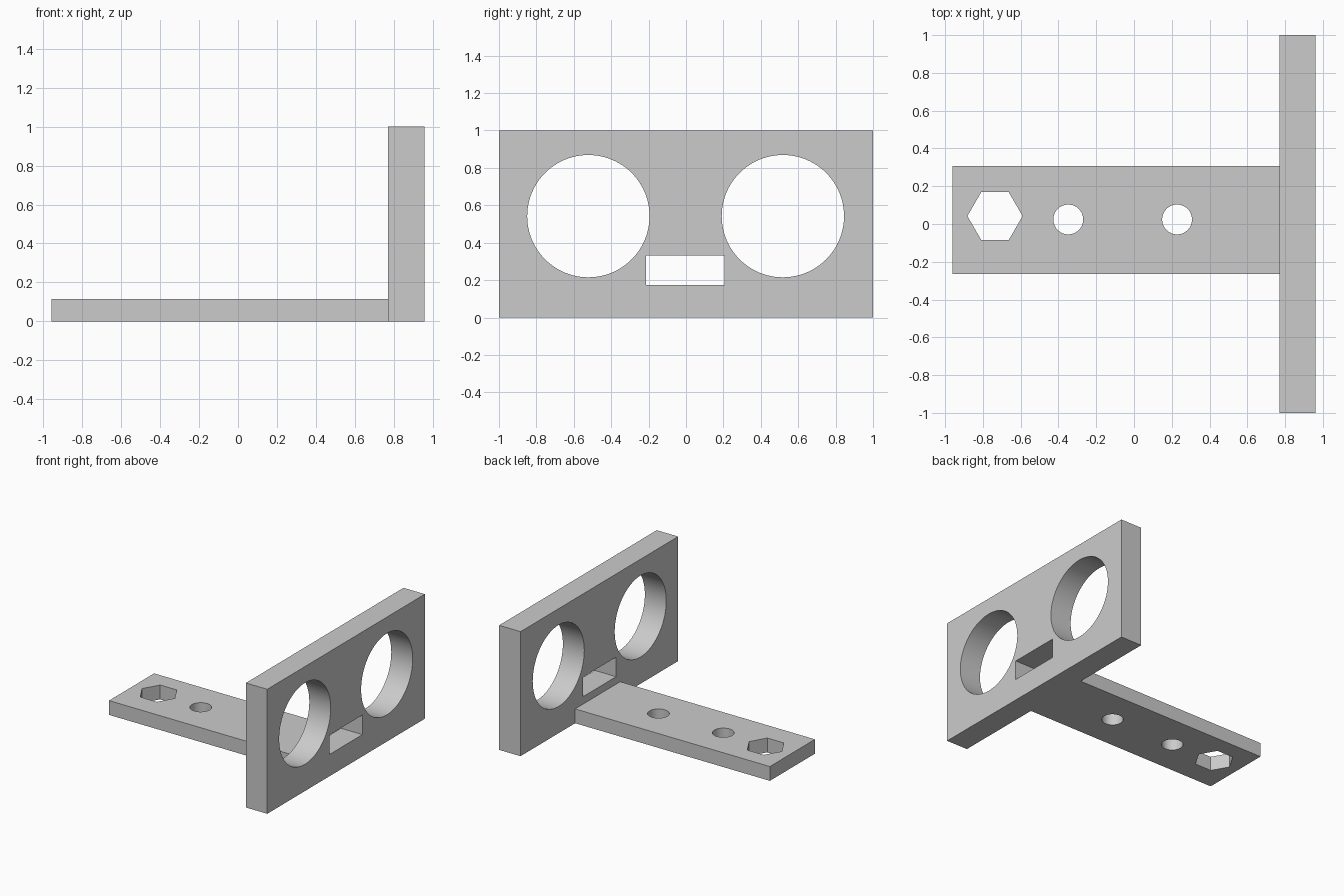
import bpy
import math

default = bpy.data.objects.get("Cube")
if default:
    bpy.data.objects.remove(default, do_unlink=True)

grey = bpy.data.materials.new("light_grey")
grey.use_nodes = True
COLOUR = (0.6, 0.6, 0.6, 1)
grey.diffuse_color = COLOUR
grey.node_tree.nodes["Principled BSDF"].inputs["Base Color"].default_value = COLOUR


def box(name, low, high):
    """Box between two opposite corners."""
    centre = [(a + b) / 2 for a, b in zip(low, high)]
    bpy.ops.mesh.primitive_cube_add(size=1, location=centre)
    obj = bpy.context.object
    obj.name = name
    obj.scale = [b - a for a, b in zip(low, high)]
    bpy.ops.object.transform_apply(location=False, rotation=False, scale=True)
    obj.data.materials.append(grey)
    return obj


def prism(name, centre, radius, sides, rotation):
    """Regular prism used to cut a hole."""
    bpy.ops.mesh.primitive_cylinder_add(vertices=sides, radius=radius, depth=0.5,
                                        location=centre, rotation=rotation)
    obj = bpy.context.object
    obj.name = name
    obj.data.materials.append(grey)
    return obj


def cut(target, cutters):
    """Cut every hole into the target, then remove the cutters."""
    bpy.ops.object.select_all(action="DESELECT")
    bpy.context.view_layer.objects.active = target
    target.select_set(True)
    for cutter in cutters:
        cutter.hide_render = True
        mod = target.modifiers.new(cutter.name, "BOOLEAN")
        mod.operation = "DIFFERENCE"
        mod.solver = "EXACT"
        mod.object = cutter
        bpy.ops.object.modifier_apply(modifier=mod.name)
        bpy.data.objects.remove(cutter, do_unlink=True)
    bpy.ops.object.shade_smooth_by_angle(angle=math.radians(30))


TURN_X = (0, math.pi / 2, 0)
JOINT_X = 0.77

# Upright plate with two large round openings and a slot
plate = box("upright_plate", (JOINT_X, -1, 0), (0.96, 1, 1))
openings = [prism("round_opening", (0.865, y, 0.542), 0.327, 96, TURN_X)
            for y in (-0.522, 0.518)]
openings.append(box("slot", (0.6, -0.213, 0.175), (1.1, 0.207, 0.332)))
cut(plate, openings)

# Flat mounting arm with two screw holes and a hexagonal nut hole
arm = box("mounting_arm", (-0.96, -0.265, 0), (JOINT_X, 0.307, 0.115))
holes = [prism("screw_hole", (x, 0.024, 0.05), 0.079, 64, (0, 0, 0))
         for x in (-0.348, 0.228)]
holes.append(prism("nut_hole", (-0.736, 0.042, 0.05), 0.146, 6, (0, 0, math.pi / 6)))
cut(arm, holes)
